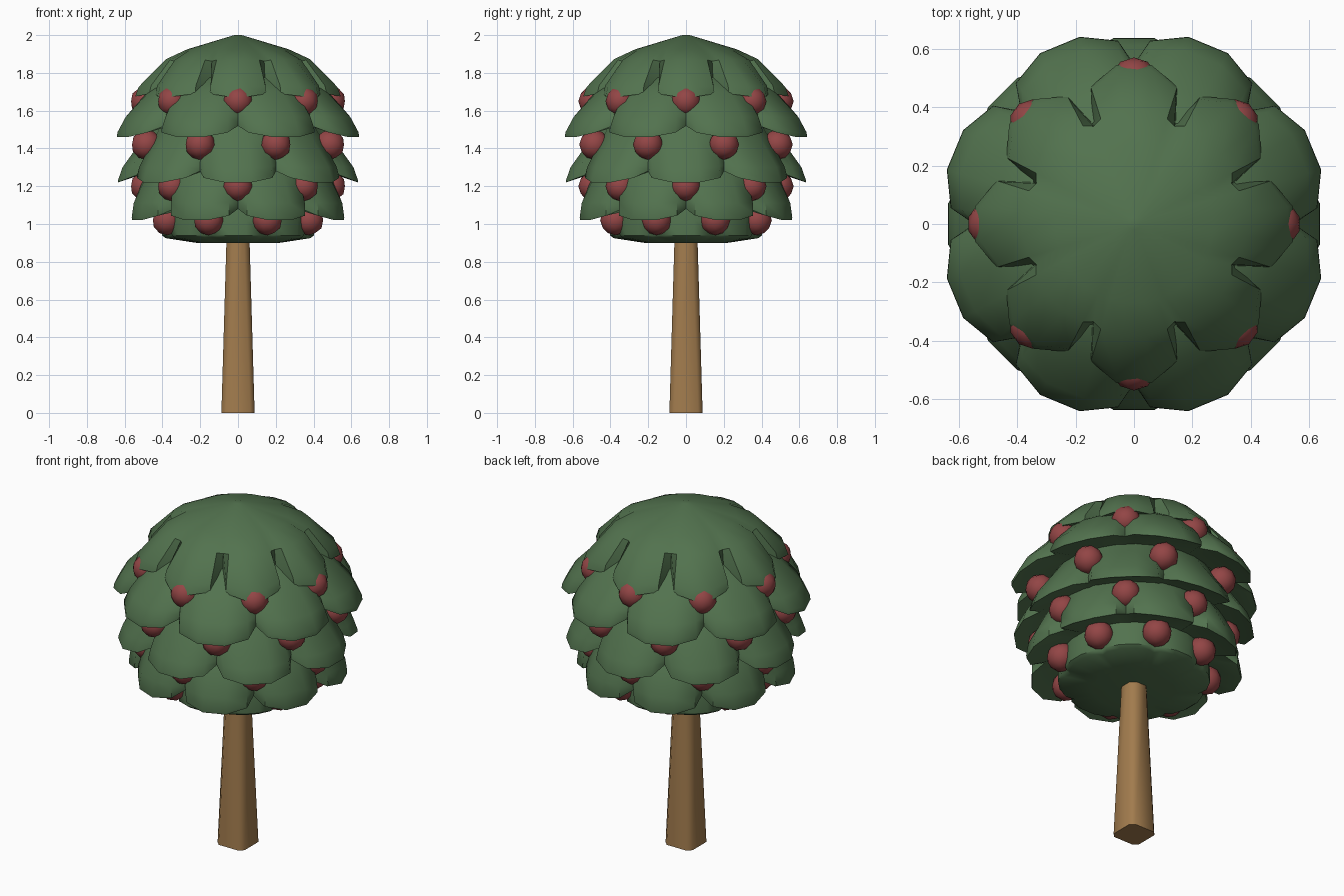
import bpy, bmesh, math

if "Cube" in bpy.data.objects:
    bpy.data.objects.remove(bpy.data.objects["Cube"])


def material(name, rgb):
    m = bpy.data.materials.new(name)
    m.diffuse_color = (*rgb, 1.0)
    m.use_nodes = True
    m.node_tree.nodes["Principled BSDF"].inputs["Base Color"].default_value = m.diffuse_color
    return m


LEAF = material("leaf_green", (0.085, 0.17, 0.077))
FRUIT = material("fruit_red", (0.29, 0.06, 0.06))
BARK = material("bark_brown", (0.36, 0.20, 0.075))


def finish(name, bm, mat, angle):
    bmesh.ops.recalc_face_normals(bm, faces=bm.faces)
    me = bpy.data.meshes.new(name)
    bm.to_mesh(me)
    bm.free()
    me.materials.append(mat)
    ob = bpy.data.objects.new(name, me)
    bpy.context.collection.objects.link(ob)
    bpy.ops.object.select_all(action='DESELECT')
    ob.select_set(True)
    bpy.context.view_layer.objects.active = ob
    bpy.ops.object.shade_smooth_by_angle(angle=math.radians(angle))
    return ob


def skin(rings):
    """Bridge closed rings of points and cap both ends."""
    bm = bmesh.new()
    vs = [[bm.verts.new(p) for p in ring] for ring in rings]
    n = len(vs[0])
    for a, b in zip(vs, vs[1:]):
        for i in range(n):
            j = (i + 1) % n
            bm.faces.new((a[i], a[j], b[j], b[i]))
    bm.faces.new(vs[0])
    bm.faces.new(vs[-1])
    return bm


# One petal: angle in degrees, how far it is pulled in, how far it is lifted
PETAL = [(-17.5, 0.31, 0.4), (-6.3, 0, 0), (6.3, 0, 0), (17.5, 0.31, 0.4), (22.5, 1, 1)]


def petal_ring(r, z, lobe, lift, turn):
    pts = []
    for k in range(8):
        for ang, pull, up in PETAL:
            a = math.radians(k * 45 + ang + turn)
            rr = r * (1 - lobe * pull)
            pts.append((rr * math.cos(a), rr * math.sin(a), z + lift * up))
    return pts


# Crown tiers: turn, then rows of radius, height, lobe depth, edge lift
TIERS = {
    "crown_top": (0, [(0.02, 2.0, 0, 0), (0.27, 1.925, 0, 0), (0.385, 1.872, 0.06, -0.01),
                      (0.53, 1.725, 0.29, 0.02), (0.547, 1.675, 0.32, 0.035),
                      (0.36, 1.73, 0.05, 0)]),
    "crown_upper": (22.5, [(0.34, 1.80, 0, 0), (0.49, 1.70, 0.06, 0), (0.62, 1.565, 0.13, 0.01),
                           (0.665, 1.485, 0.18, 0.05), (0.667, 1.46, 0.18, 0.06),
                           (0.46, 1.53, 0.04, 0)]),
    "crown_middle": (0, [(0.40, 1.60, 0, 0), (0.50, 1.46, 0.04, 0), (0.615, 1.30, 0.14, 0.01),
                         (0.638, 1.235, 0.18, 0.05), (0.64, 1.22, 0.18, 0.06),
                         (0.45, 1.29, 0.04, 0)]),
    "crown_lower": (22.5, [(0.42, 1.38, 0, 0), (0.51, 1.24, 0.05, 0), (0.575, 1.11, 0.14, 0.01),
                           (0.586, 1.035, 0.18, 0.05), (0.584, 1.02, 0.18, 0.06),
                           (0.40, 1.08, 0.04, 0)]),
    "crown_base": (0, [(0.38, 1.16, 0, 0), (0.405, 1.02, 0.04, 0), (0.405, 0.94, 0.08, 0.0),
                       (0.385, 0.925, 0.08, 0.0), (0.22, 0.9, 0, 0)]),
}
for name, (turn, rows) in TIERS.items():
    finish(name, skin([petal_ring(*row, turn) for row in rows]), LEAF, 50)

# Fruit: one ring of eight under each tier
FRUIT_ROWS = [(0.49, 1.65, 0), (0.525, 1.42, 22.5), (0.49, 1.20, 0), (0.405, 1.02, 22.5)]
for n, (r, z, turn) in enumerate(FRUIT_ROWS):
    bm = bmesh.new()
    for k in range(8):
        a = math.radians(45 * k + turn)
        made = bmesh.ops.create_icosphere(bm, subdivisions=2, radius=0.08)["verts"]
        bmesh.ops.translate(bm, verts=made, vec=(r * math.cos(a), r * math.sin(a), z))
    finish(f"fruit_ring_{n + 1}", bm, FRUIT, 60)


# Trunk: tapered square post with cut corners
def post_ring(h, c, z):
    s = h - c
    return [(x, y, z) for x, y in ((h, -s), (h, s), (s, h), (-s, h),
                                   (-h, s), (-h, -s), (-s, -h), (s, -h))]


finish("trunk", skin([post_ring(0.088, 0.024, 0), post_ring(0.06, 0.03, 0.95)]), BARK, 50)
